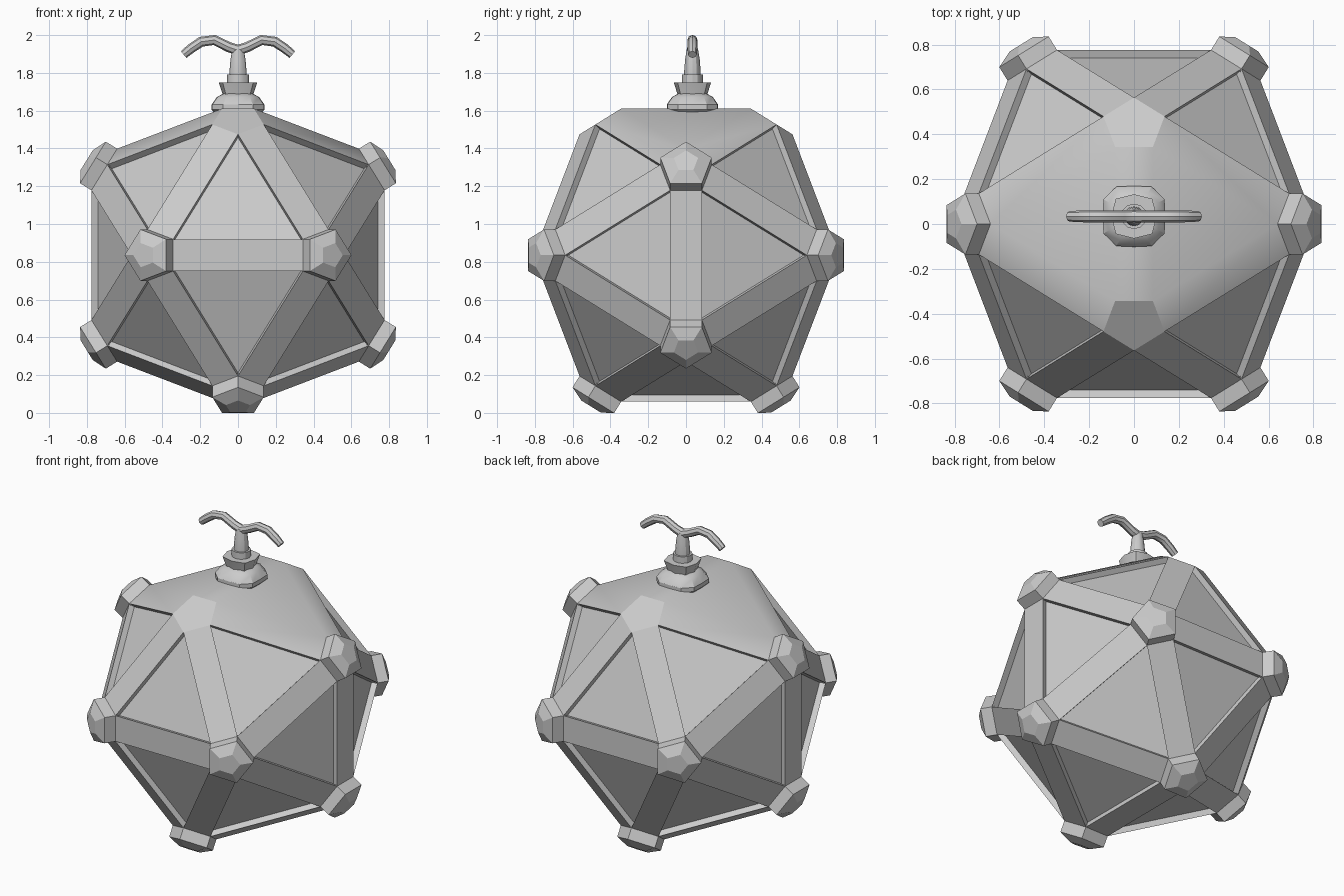
import bpy, bmesh, math
from mathutils import Vector

if "Cube" in bpy.data.objects:
    bpy.data.objects.remove(bpy.data.objects["Cube"])

C = Vector((0, 0, 0.835))      # centre of the body
A, B = 0.4685, 0.758           # golden-ratio coordinates of the icosahedron


def finish(bm, name, angle=30):
    bmesh.ops.recalc_face_normals(bm, faces=bm.faces[:])
    me = bpy.data.meshes.new(name)
    bm.to_mesh(me)
    bm.free()
    ob = bpy.data.objects.new(name, me)
    bpy.context.collection.objects.link(ob)
    smooth(ob, angle)
    return ob


def smooth(ob, angle):
    bpy.ops.object.select_all(action='DESELECT')
    ob.select_set(True)
    bpy.context.view_layer.objects.active = ob
    bpy.ops.object.shade_smooth_by_angle(angle=math.radians(angle))


def stack(bm, rings):
    """Skin a list of equal-sized point rings and cap both ends."""
    loops = [[bm.verts.new(p) for p in r] for r in rings]
    n = len(loops[0])
    for a, b in zip(loops, loops[1:]):
        for i in range(n):
            j = (i + 1) % n
            bm.faces.new((a[i], a[j], b[j], b[i]))
    bm.faces.new(loops[0])
    bm.faces.new(loops[-1])


# Icosahedron corners, and the pentagon of points that truncates each corner
corners = []
for s in (-1, 1):
    for t in (-1, 1):
        corners += [Vector((0, s * A, t * B)), Vector((s * A, t * B, 0)),
                    Vector((t * B, 0, s * A))]


def near(a, b):
    return 0.1 < (a - b).length < 2.1 * A


def pentagon(v):
    axis = v.normalized()
    nb = [w for w in corners if near(v, w)]
    u = (nb[0] - axis * nb[0].dot(axis)).normalized()
    w2 = axis.cross(u)
    nb.sort(key=lambda p: math.atan2(p.dot(w2), p.dot(u)))
    return [0.733 * v + 0.333 * (v + nb[i] + nb[(i + 1) % 5]) / 3 for i in range(5)]


# Body: broad flat beams with sunken triangular panels (the top two stay flush)
bm = bmesh.new()
for v in corners:
    for p in pentagon(v):
        bm.verts.new(C + p)
bmesh.ops.convex_hull(bm, input=bm.verts[:])
bmesh.ops.dissolve_limit(bm, angle_limit=math.radians(3), verts=bm.verts[:], edges=bm.edges[:])
bmesh.ops.recalc_face_normals(bm, faces=bm.faces[:])
bm.normal_update()
panels = [f for f in bm.faces if len(f.verts) == 3 and f.normal.z < 0.8]
bmesh.ops.inset_individual(bm, faces=panels, thickness=0.004, depth=-0.037)
finish(bm, "body")

# Corner caps: pentagonal blocks with a faceted tip, on all but the two top corners
bm = bmesh.new()
for v in corners:
    if v.z > 0.7:
        continue
    axis = v.normalized()
    ring = pentagon(v)
    mid = sum(ring, Vector()) / 5

    def level(dist, scale):
        return [C + axis * dist + (p - mid) * scale for p in ring]
    stack(bm, [level(0.825, 1), level(0.911, 1), level(0.946, 0.47)])
finish(bm, "corner_caps", 15)

# Neck fitting: stacked rounded-square and round tiers
YF = 0.034


def tier(name, profile, sides, power, turn=0.0):
    bm = bmesh.new()
    rings = []
    for r, z in profile:
        ring = []
        for i in range(sides):
            a = 2 * math.pi * i / sides + turn
            c, s = math.cos(a), math.sin(a)
            k = r / (abs(c) ** power + abs(s) ** power) ** (1 / power)
            ring.append((k * c, YF + k * s * 0.97, z))
        rings.append(ring)
    stack(bm, rings)
    return finish(bm, name)


tier("neck_base", [(0.125, 1.59), (0.14, 1.605), (0.14, 1.632), (0.112, 1.672),
                   (0.075, 1.692)], 12, 4)
tier("neck_collar", [(0.08, 1.68), (0.084, 1.695), (0.102, 1.75)], 8, 3)
tier("neck_ring", [(0.058, 1.74), (0.058, 1.792)], 12, 2)
tier("stem", [(0.045, 1.78), (0.045, 1.81), (0.04, 1.87), (0.03, 1.93)], 12, 2)

# Double hook: one bar sweeping out of the stem to both sides
half = [(0.05, 1.937, 1), (0.125, 1.974, 1), (0.195, 1.965, 1),
        (0.25, 1.928, 0.95), (0.288, 1.897, 0.85)]
path = [(-x, z, r) for x, z, r in reversed(half)] + [(0, 1.92, 1.1)] + half
cu = bpy.data.curves.new("double_hook", 'CURVE')
cu.dimensions = '3D'
cu.bevel_depth = 0.027
cu.bevel_resolution = 2
cu.use_fill_caps = True
sp = cu.splines.new('POLY')
sp.points.add(len(path) - 1)
for pt, (x, z, r) in zip(sp.points, path):
    pt.co = (x, YF, z, 1)
    pt.radius = r
hook = bpy.data.objects.new("double_hook", cu)
bpy.context.collection.objects.link(hook)
bpy.ops.object.select_all(action='DESELECT')
hook.select_set(True)
bpy.context.view_layer.objects.active = hook
bpy.ops.object.convert(target='MESH')
smooth(bpy.context.view_layer.objects.active, 40)
